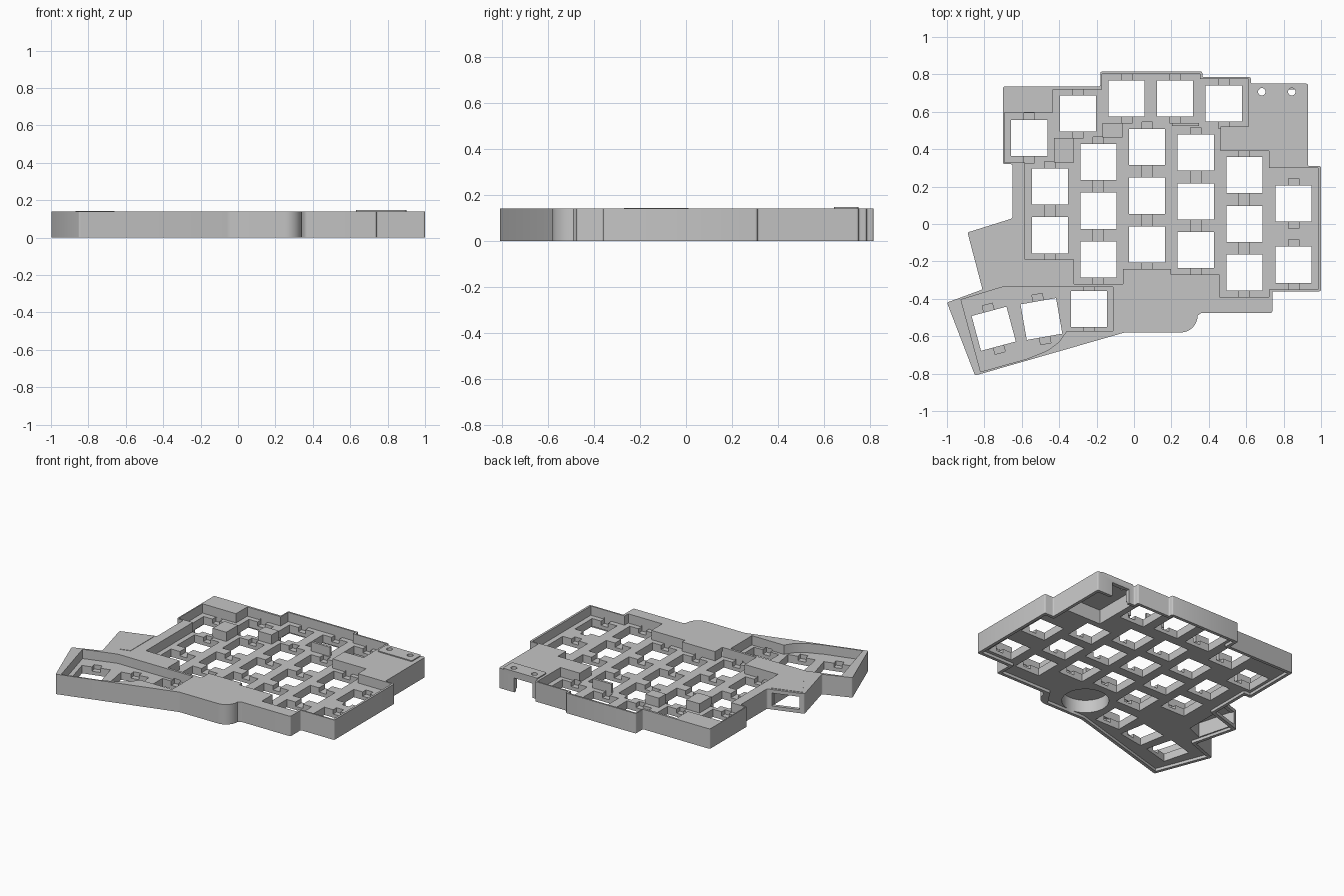
import bpy, bmesh
from math import sin, cos, radians

if "Cube" in bpy.data.objects:
    bpy.data.objects.remove(bpy.data.objects["Cube"])

grey = bpy.data.materials.new("matte grey")
grey.use_nodes = True
grey.diffuse_color = (0.56, 0.56, 0.56, 1)
grey.node_tree.nodes["Principled BSDF"].inputs["Base Color"].default_value = grey.diffuse_color


def prism(name, pts, z0, z1, rounding=0):
    """Extrude a plan outline, optionally with its long-sided corners rounded."""
    bm = bmesh.new()
    bm.faces.new([bm.verts.new((x, y, z0)) for x, y in pts])
    if rounding:
        corners = [v for v in bm.verts
                   if min(e.calc_length() for e in v.link_edges) > 2.2 * rounding]
        bmesh.ops.bevel(bm, geom=corners, offset=rounding, segments=3,
                        affect='VERTICES', profile=0.5)
    outline = [v.co.copy() for v in bm.faces[:][0].verts]
    bm.clear()
    low = [bm.verts.new(co) for co in outline]
    high = [bm.verts.new((co.x, co.y, z1)) for co in outline]
    bm.faces.new(low[::-1])
    bm.faces.new(high)
    for i in range(len(low)):
        j = (i + 1) % len(low)
        bm.faces.new((low[i], low[j], high[j], high[i]))
    if bm.calc_volume(signed=True) < 0:
        bmesh.ops.reverse_faces(bm, faces=bm.faces[:])
    me = bpy.data.meshes.new(name)
    bm.to_mesh(me)
    bm.free()
    me.materials.append(grey)
    ob = bpy.data.objects.new(name, me)
    bpy.context.collection.objects.link(ob)
    return ob


def rect(cx, cy, w, h, deg=0):
    c, s = cos(radians(deg)), sin(radians(deg))
    return [(cx + x * c - y * s, cy + x * s + y * c)
            for x, y in ((-w/2, -h/2), (w/2, -h/2), (w/2, h/2), (-w/2, h/2))]


def arc(cx, cy, r, a0, a1, n):
    return [(cx + r * cos(radians(a0 + (a1 - a0) * i / n)),
             cy + r * sin(radians(a0 + (a1 - a0) * i / n))) for i in range(n + 1)]


def shrink(pts, d):
    """Offset a counter-clockwise outline inward with mitred corners."""
    out = []
    for i, (x, y) in enumerate(pts):
        (px, py), (qx, qy) = pts[i - 1], pts[(i + 1) % len(pts)]
        la, lb = ((x - px)**2 + (y - py)**2)**.5, ((qx - x)**2 + (qy - y)**2)**.5
        ax, ay, bx, by = (py - y) / la, (x - px) / la, (y - qy) / lb, (qx - x) / lb
        k = d / (1 + ax * bx + ay * by)
        out.append((x + (ax + bx) * k, y + (ay + by) * k))
    return out


def cut(target, cutter):
    """Subtract a cutter and discard it; try a second solver if one gives nothing."""
    mod = target.modifiers.new("cut", 'BOOLEAN')
    mod.object, mod.operation = cutter, 'DIFFERENCE'
    for solver in ('EXACT', 'MANIFOLD'):
        mod.solver = solver
        bpy.context.view_layer.update()
        dg = bpy.context.evaluated_depsgraph_get()
        me = bpy.data.meshes.new_from_object(target.evaluated_get(dg))
        if len(me.polygons):
            target.data = me
            break
    target.modifiers.clear()
    bpy.data.objects.remove(cutter)


TOP, PLATE, UNDER = 0.14, 0.075, 0.02

# Outer case
back = [(1, -.36), (1, .31), (.93, .31), (.93, .75), (.625, .75), (.625, .785), (.365, .785),
        (.365, .815), (-.18, .815), (-.18, .735), (-.7, .735), (-.7, .32), (-.65, .32),
        (-.65, .03), (-.89, -.045), (-.81, -.35), (-1, -.42)]
front = [(-.85, -.81), (-.05, -.58)] + arc(.25, -.49, .09, -90, 0, 8) + [
    (.36, -.475), (.74, -.475), (.74, -.36)]
case = prism("case", front + back, 0, TOP, rounding=0.009)

# Shallow hollow on the underside, leaving a rim
inner_front = [(-.85, -.81), (-.05, -.58), (.26, -.58), (.33, -.475), (.74, -.475), (.74, -.36)]
cut(case, prism("under_cut", shrink(inner_front + back, .022), -.1, UNDER))

# Key columns: x, lowest key y, number of keys, well bottom, well top
PITCH = 0.261
columns = [(-.56, .46, 1, .33, .595), (-.3, .59, 1, .46, .72), (-.04, .67, 1, .54, .803),
           (.22, .67, 1, .54, .803), (.48, .645, 1, .52, .775), (-.45, -.06, 2, -.19, .33),
           (-.19, -.19, 3, -.32, .462), (.07, -.11, 3, -.24, .543), (.33, -.14, 3, -.27, .523),
           (.59, -.26, 3, -.39, .39), (.853, -.218, 2, -.35, .3)]
keys = [(-.75, -.56, 15), (-.495, -.508, 10), (-.24, -.455, 0)]
for x, y, count, low, high in columns:
    cut(case, prism("well_cut", rect(x, (low + high) / 2, .264, high - low), PLATE, .3))
    step = .327 if count == 2 and x > .5 else PITCH
    keys += [(x, y + i * step, 0) for i in range(count)]

# Thumb well with a curved front wall
thumb = [(-.82, -.79), (-.57, -.72), (-.46, -.675), (-.4, -.63), (-.36, -.572),
         (-.112, -.572), (-.112, -.336), (-.7, -.336), (-.925, -.405)]
cut(case, prism("thumb_cut", thumb, PLATE, .3))

# Switch openings with clip recesses at both ends
for x, y, turn in keys:
    cut(case, prism("clip_cut", rect(x, y, .056, .268, turn), .045, PLATE + .01))
    cut(case, prism("hole_cut", rect(x, y, .193, .193, turn), -.1, PLATE + .02))

# Controller bay, its cable notch, and the round pocket
cut(case, prism("bay_cut", rect(.76, .56, .28, .32), -.1, .12))
cut(case, prism("notch_cut", rect(.74, .75, .14, .1), -.1, .1))
cut(case, prism("pocket_cut", arc(.06, -.41, .15, 0, 352.5, 47), -.1, .11))

# Side socket bay and its window
cut(case, prism("socket_cut", [(-.855, -.06), (-.675, -.003), (-.675, -.25), (-.79, -.3)], -.1, .122))
cut(case, prism("window_cut", rect(-.77, -.01, .185, .07, 17), .025, .115))

# Raised connector cover with two screw holes
cover = prism("connector_cover", rect(.765, .697, .27, .106), TOP - .002, .147, rounding=.012)
for x in (.683, .843):
    screw = arc(x, .707, .02, 0, 345, 23)
    cut(cover, prism("screw_cut", screw, .05, .3))
    cut(case, prism("screw_cut", screw, .1, .3))

# Slightly raised patch over the side socket
patch = prism("socket_cover", [(-.87, -.055), (-.66, .01), (-.66, -.25), (-.73, -.27)],
              TOP - .002, .1425)

for ob in (case, cover, patch):
    bpy.ops.object.select_all(action='DESELECT')
    ob.select_set(True)
    bpy.context.view_layer.objects.active = ob
    bpy.ops.object.shade_smooth_by_angle(angle=radians(32))
